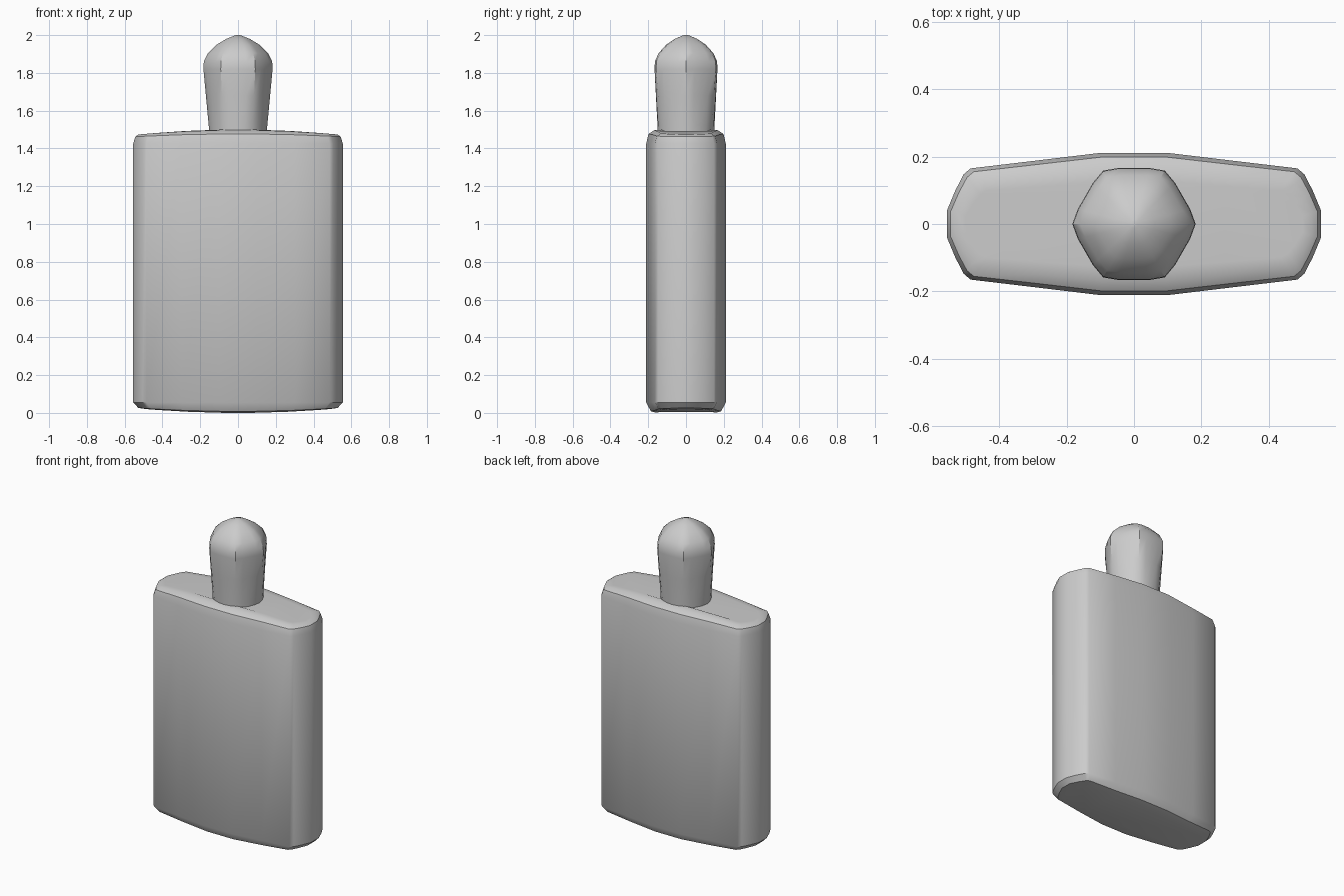
import bpy, bmesh, math

cube = bpy.data.objects.get("Cube")
if cube:
    bpy.data.objects.remove(cube, do_unlink=True)

grey = bpy.data.materials.new("plain grey")
grey.use_nodes = True
colour = (0.6, 0.6, 0.6, 1)
grey.diffuse_color = colour
grey.node_tree.nodes["Principled BSDF"].inputs["Base Color"].default_value = colour


def loft(name, rings, angle):
    """Skin a stack of equal-count rings and cap both ends."""
    bm = bmesh.new()
    loops = [[bm.verts.new(p) for p in ring] for ring in rings]
    n = len(loops[0])
    for low, high in zip(loops, loops[1:]):
        for i in range(n):
            j = (i + 1) % n
            bm.faces.new((low[i], low[j], high[j], high[i]))
    bm.faces.new(loops[0][::-1])
    bm.faces.new(loops[-1])
    bmesh.ops.recalc_face_normals(bm, faces=bm.faces)
    mesh = bpy.data.meshes.new(name)
    bm.to_mesh(mesh)
    bm.free()
    obj = bpy.data.objects.new(name, mesh)
    bpy.context.collection.objects.link(obj)
    mesh.materials.append(grey)
    bpy.ops.object.select_all(action="DESELECT")
    obj.select_set(True)
    bpy.context.view_layer.objects.active = obj
    bpy.ops.object.shade_smooth_by_angle(angle=math.radians(angle))
    return obj


# Bottle: a bowed flat outline, mirrored into four quarters
quarter = [(0.555, 0.04), (0.53, 0.1), (0.505, 0.148), (0.485, 0.165),
           (0.3, 0.187), (0.1, 0.211)]
half = quarter + [(-x, y) for x, y in reversed(quarter)]
outline = half + [(-x, -y) for x, y in half]


def bottle_ring(z, sx, sy, crown=0):
    return [(x * sx, y * sy, z + crown * (1 - (x / 0.555) ** 2))
            for x, y in outline]


loft("bottle", [
    bottle_ring(0.02, 0.87, 0.74, -0.02),
    bottle_ring(0.026, 0.95, 0.88, -0.018),
    bottle_ring(0.055, 1, 1),
    bottle_ring(1.425, 1, 1),
    bottle_ring(1.462, 0.98, 0.94, 0.015),
    bottle_ring(1.474, 0.95, 0.8, 0.023),
    bottle_ring(1.476, 0.9, 0.6, 0.024),
], 35)


# Stopper: round at the neck, turning into a soft hexagon under a low dome
def stopper_ring(z, radius, hexness):
    ring = []
    for k in range(24):
        a = math.tau * k / 24
        off = (a % (math.pi / 3)) - math.pi / 6
        hexagon = min(0.91 / math.cos(off), 1.0)
        r = radius * (1 - hexness + hexness * hexagon)
        ring.append((r * math.cos(a), r * math.sin(a), z))
    return ring


loft("stopper", [
    stopper_ring(1.46, 0.151, 0.2),
    stopper_ring(1.52, 0.155, 0.3),
    stopper_ring(1.68, 0.17, 0.7),
    stopper_ring(1.82, 0.183, 1),
    stopper_ring(1.86, 0.181, 1),
    stopper_ring(1.905, 0.159, 1),
    stopper_ring(1.95, 0.112, 0.8),
    stopper_ring(1.98, 0.062, 0.5),
    stopper_ring(2.0, 0.012, 0),
], 35)
